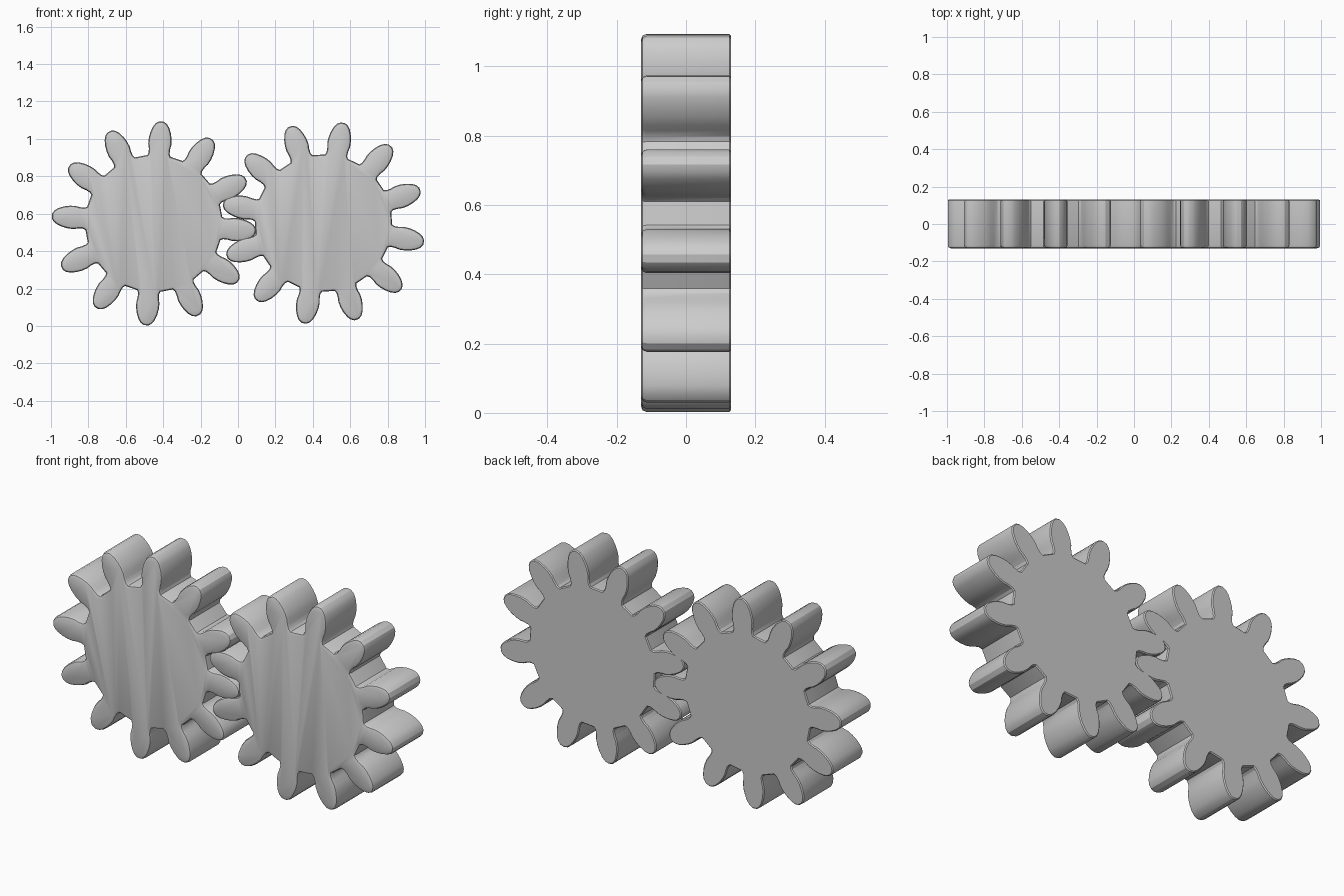
import bpy, bmesh, math

if "Cube" in bpy.data.objects:
    bpy.data.objects.remove(bpy.data.objects["Cube"], do_unlink=True)

grey = bpy.data.materials.new("plain grey")
grey.use_nodes = True
COLOUR = (0.6, 0.6, 0.6, 1)
grey.diffuse_color = COLOUR
grey.node_tree.nodes["Principled BSDF"].inputs["Base Color"].default_value = COLOUR

TEETH = 12
HALF_DEPTH = 0.13
# One tooth flank from root to tip: (distance from gear centre, half width)
FLANK = [(0.362, 0.062), (0.376, 0.056), (0.40, 0.057), (0.425, 0.062), (0.455, 0.061),
         (0.485, 0.055), (0.515, 0.044), (0.535, 0.030), (0.546, 0.012)]


def gear(name, x, z, turn):
    """Toothed disc facing -y, with a rounded front rim."""
    flank = [(r, -w) for r, w in FLANK] + [(r, w) for r, w in reversed(FLANK)]
    bm = bmesh.new()
    ring = []
    for k in range(TEETH):
        a = math.radians(turn) + k * math.tau / TEETH
        c, s = math.cos(a), math.sin(a)
        for r, w in flank:
            ring.append(bm.verts.new((x + r * c - w * s, -HALF_DEPTH, z + r * s + w * c)))
    front = bm.faces.new(ring)
    extruded = bmesh.ops.extrude_face_region(bm, geom=[front], use_keep_orig=True)["geom"]
    back_verts = [g for g in extruded if isinstance(g, bmesh.types.BMVert)]
    bmesh.ops.translate(bm, verts=back_verts, vec=(0, 2 * HALF_DEPTH, 0))
    bmesh.ops.recalc_face_normals(bm, faces=bm.faces)
    # Chamfer the rims: wide at the front, slight at the back
    for side, width in ((-1, 0.016), (1, 0.005)):
        rim = [e for e in bm.edges
               if all(abs(v.co.y - side * HALF_DEPTH) < 1e-4 for v in e.verts)]
        bmesh.ops.bevel(bm, geom=rim, offset=width, segments=2 if side < 0 else 1,
                        profile=0.5, affect='EDGES', clamp_overlap=True)
    mesh = bpy.data.meshes.new(name)
    bm.to_mesh(mesh)
    bm.free()
    mesh.materials.append(grey)
    obj = bpy.data.objects.new(name, mesh)
    bpy.context.collection.objects.link(obj)
    return obj


right_gear = gear("right_gear", -0.45, 0.548, 25.7)
left_gear = gear("left_gear", 0.457, 0.55, 19)

# Fuse the meshing teeth into one solid
fuse = right_gear.modifiers.new("fuse", 'BOOLEAN')
fuse.operation = 'UNION'
fuse.solver = 'EXACT'
fuse.object = left_gear
bpy.ops.object.select_all(action='DESELECT')
right_gear.select_set(True)
bpy.context.view_layer.objects.active = right_gear
bpy.ops.object.modifier_apply(modifier="fuse")
bpy.data.objects.remove(left_gear, do_unlink=True)
right_gear.name = "gear_pair"
bpy.ops.object.shade_smooth_by_angle(angle=math.radians(25))
